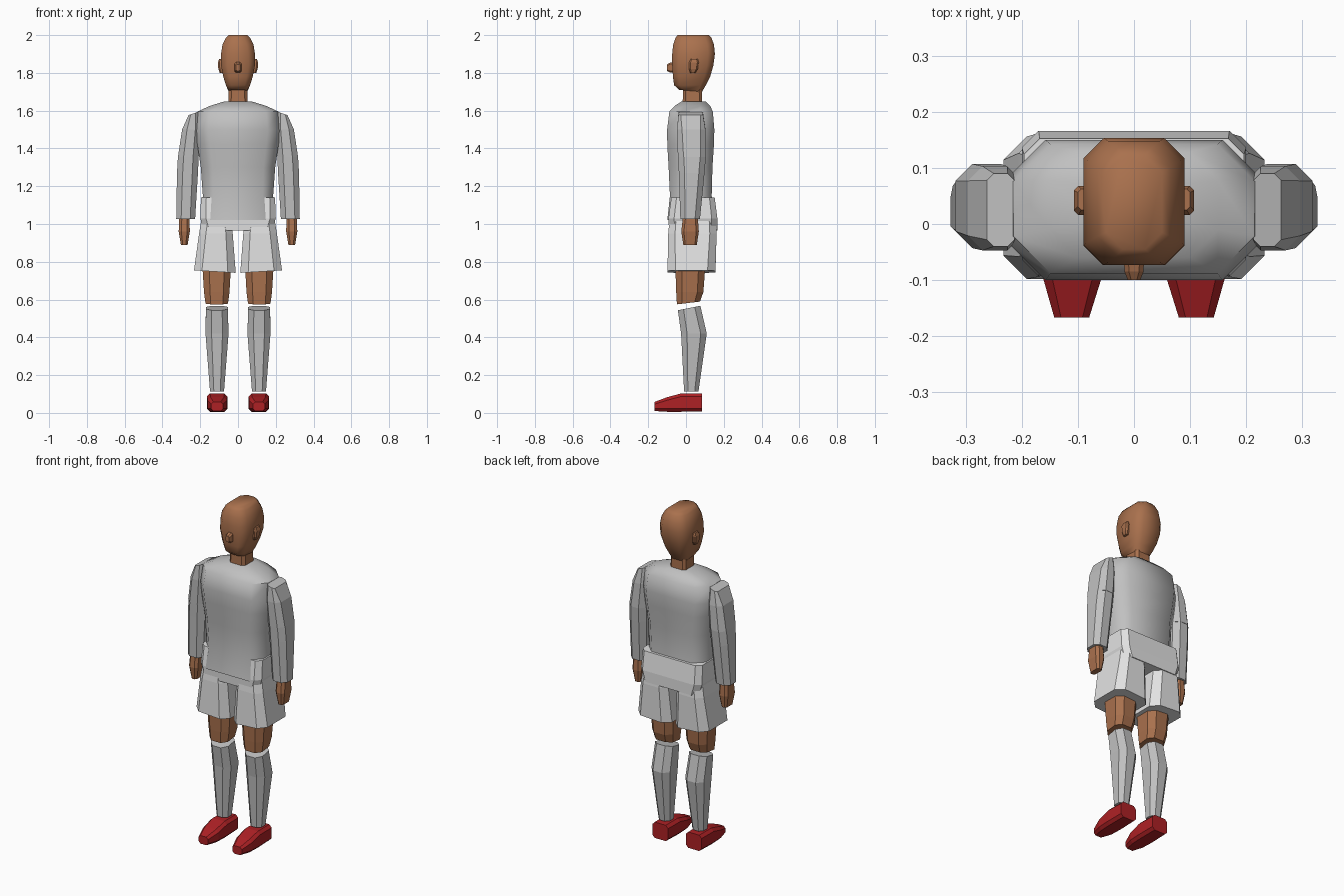
import bpy, bmesh, math


def material(name, rgb):
    m = bpy.data.materials.new(name)
    m.diffuse_color = (*rgb, 1)
    return m


SKIN = material("skin brown", (0.40, 0.165, 0.075))
SHIRT = material("shirt grey", (0.53, 0.53, 0.53))
SHORTS = material("shorts pale grey", (0.76, 0.76, 0.76))
RED = material("shoe red", (0.42, 0.015, 0.018))


def ring(x0, x1, y0, y1, c):
    """Rectangle with cut corners."""
    return [(x0 + c, y0), (x1 - c, y0), (x1, y0 + c), (x1, y1 - c),
            (x1 - c, y1), (x0 + c, y1), (x0, y1 - c), (x0, y0 + c)]


def loft(name, mat, sections, side=1, along="z", smooth=0):
    """Skin cut-corner rings (pos, x0, x1, v0, v1, cut, x slope, v slope)."""
    bm = bmesh.new()
    rings = []
    for s in sections:
        pos, x0, x1, v0, v1, cut, sx, sv = (list(s) + [0, 0])[:8]
        mx, mv = (x0 + x1) / 2, (v0 + v1) / 2
        row = []
        for x, v in ring(x0, x1, v0, v1, cut):
            p = pos + sx * (x - mx) + sv * (v - mv)
            row.append(bm.verts.new((side * x, v, p) if along == "z" else (side * x, p, v)))
        rings.append(row)
    for a, b in zip(rings, rings[1:]):
        for i in range(8):
            j = (i + 1) % 8
            bm.faces.new((a[i], a[j], b[j], b[i]))
    bm.faces.new(rings[0])
    bm.faces.new(rings[-1])
    bmesh.ops.recalc_face_normals(bm, faces=bm.faces)
    me = bpy.data.meshes.new(name)
    bm.to_mesh(me)
    bm.free()
    me.materials.append(mat)
    ob = bpy.data.objects.new(name, me)
    bpy.context.collection.objects.link(ob)
    if smooth:
        bpy.ops.object.select_all(action="DESELECT")
        ob.select_set(True)
        bpy.context.view_layer.objects.active = ob
        bpy.ops.object.shade_smooth_by_angle(angle=math.radians(smooth))
    return ob


def pair(name, mat, sections, **kw):
    for side, label in ((1, "left_"), (-1, "right_")):
        loft(label + name, mat, sections, side, **kw)


# Head, nose, ears and neck
loft("head", SKIN, [
    (1.705, -.050, .050, -.035, .085, .022, 0, -.08),
    (1.735, -.064, .064, -.063, .105, .028),
    (1.78, -.078, .078, -.069, .128, .032),
    (1.84, -.090, .090, -.073, .145, .034),
    (1.90, -.090, .090, -.073, .153, .036),
    (1.95, -.082, .082, -.068, .148, .036),
    (1.985, -.065, .065, -.056, .135, .034),
    (2.0, -.050, .050, -.045, .122, .030)], smooth=55)
loft("nose", SKIN, [(-.060, -.018, .018, 1.800, 1.860, .008),
                    (-.085, -.017, .017, 1.802, 1.854, .008),
                    (-.100, -.011, .011, 1.810, 1.845, .006)], along="y")
pair("ear", SKIN, [
    (1.800, .070, .097, .022, .050, .006),
    (1.820, .070, .104, .016, .062, .008),
    (1.855, .070, .107, .016, .068, .008),
    (1.873, .070, .100, .025, .062, .006)])
loft("neck", SKIN, [(1.60, -.052, .052, -.018, .087, .015),
                    (1.75, -.049, .049, -.016, .084, .015)])

# Shirt body
loft("shirt_body", SHIRT, [
    (1.02, -.197, .197, -.099, .148, .055),
    (1.15, -.186, .186, -.085, .136, .055),
    (1.30, -.197, .197, -.092, .140, .062),
    (1.42, -.215, .215, -.099, .148, .066),
    (1.50, -.226, .226, -.100, .150, .068),
    (1.595, -.215, .215, -.088, .142, .066),
    (1.625, -.150, .150, -.060, .128, .050),
    (1.648, -.075, .075, -.025, .105, .035)], smooth=50)

# Sleeves and hands
pair("upper_sleeve", SHIRT, [
    (1.585, .213, .262, -.040, .090, .012, -.35),
    (1.50, .200, .296, -.047, .103, .026),
    (1.355, .208, .318, -.043, .107, .030)])
pair("lower_sleeve", SHIRT, [
    (1.355, .208, .318, -.041, .105, .030),
    (1.27, .212, .323, -.038, .098, .030),
    (1.027, .227, .327, -.030, .074, .026)])
pair("hand", SKIN, [
    (1.04, .257, .311, -.016, .062, .014),
    (.96, .255, .314, -.025, .068, .014),
    (.888, .267, .302, -.014, .057, .010)])

# Shorts
loft("shorts_waist", SHORTS, [
    (.965, -.180, .180, -.090, .166, .030),
    (1.03, -.200, .200, -.093, .166, .030),
    (1.14, -.196, .196, -.078, .152, .028)])
pair("shorts_leg", SHORTS, [
    (.748, .012, .233, -.098, .156, .042, .06),
    (.95, .028, .206, -.094, .162, .036),
    (1.035, .040, .192, -.086, .156, .034)])

# Legs and socks
pair("thigh", SKIN, [
    (.582, .053, .172, -.048, .074, .028, 0, .12),
    (.64, .045, .180, -.052, .092, .032),
    (.80, .036, .190, -.057, .104, .036)])
pair("sock", SHIRT, [
    (.113, .074, .148, -.010, .066, .020),
    (.42, .050, .172, -.026, .110, .032),
    (.555, .054, .170, -.043, .076, .030, 0, .2)])

# Shoes, lofted from heel to toe
pair("shoe", RED, [
    (.085, .058, .162, .008, .102, .016),
    (-.025, .056, .164, .006, .103, .016),
    (-.100, .059, .161, .006, .083, .016),
    (-.167, .080, .142, .010, .058, .012)], along="y")
